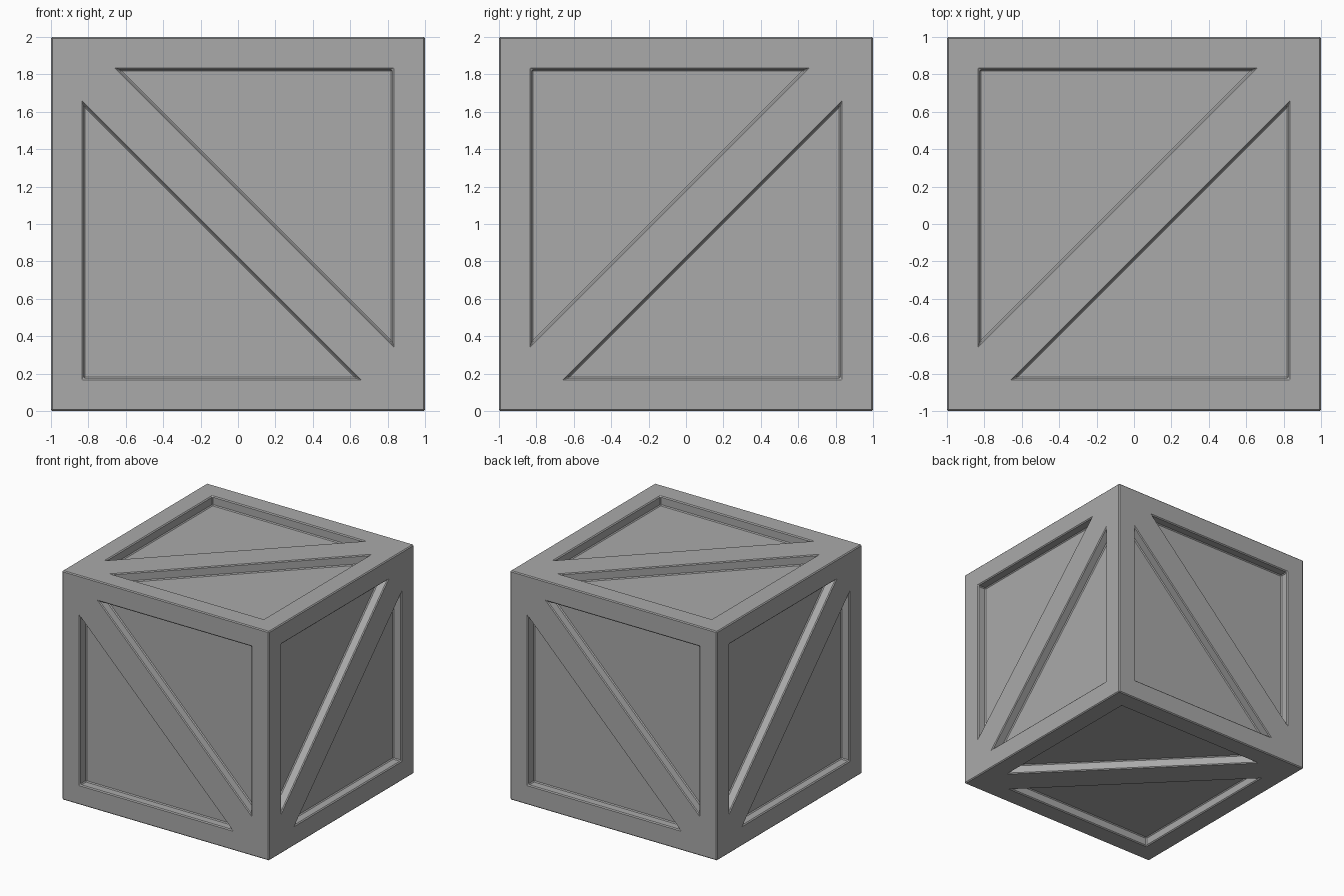
import bpy
import bmesh
from mathutils import Vector

if "Cube" in bpy.data.objects:
    bpy.data.objects.remove(bpy.data.objects["Cube"])

RIM = 0.825     # distance from a side's centre to the recess border
TIP = 0.64      # where the diagonal brace meets the border
DEPTH = 0.08    # recess depth

grey = bpy.data.materials.new("crate grey")
grey.use_nodes = True
colour = (0.4, 0.4, 0.4, 1)
grey.diffuse_color = colour
grey.node_tree.nodes["Principled BSDF"].inputs["Base Color"].default_value = colour

X, Y, Z = Vector((1, 0, 0)), Vector((0, 1, 0)), Vector((0, 0, 1))
# Two in-plane axes per side; each brace runs from (-1, 1) to (1, -1)
SIDES = [(X, Z), (-X, Z), (-Z, Y), (-Z, -Y), (-Y, X), (Y, X)]


def add_side(bm, u, v):
    """One side: border boards, a diagonal brace and two sunken triangles."""
    n = u.cross(v)

    def vert(p, sink=0):
        return bm.verts.new(u * p[0] + v * p[1] + n * (1 - sink) + Z)

    a, b, c, d = [vert(p) for p in ((-1, 1), (1, 1), (1, -1), (-1, -1))]
    low = [(-RIM, -RIM), (TIP, -RIM), (-RIM, TIP)]
    high = [(-x, -y) for x, y in low]
    p = [vert(q) for q in low]
    q = [vert(r) for r in high]

    # Border boards and diagonal brace
    for face in ((a, d, p[0], p[2]), (d, c, p[1], p[0]),
                 (c, b, q[0], q[2]), (b, a, q[1], q[0]),
                 (a, p[2], p[1], c, q[2], q[1])):
        bm.faces.new(face)

    # Sunken panels with their walls
    for rim, points in ((p, low), (q, high)):
        floor = [vert(r, DEPTH) for r in points]
        bm.faces.new(floor)
        for i in range(3):
            j = (i + 1) % 3
            bm.faces.new((rim[i], rim[j], floor[j], floor[i]))


bm = bmesh.new()
for u, v in SIDES:
    add_side(bm, u, v)
bmesh.ops.remove_doubles(bm, verts=bm.verts, dist=0.0001)
bmesh.ops.recalc_face_normals(bm, faces=bm.faces)
mesh = bpy.data.meshes.new("crate")
bm.to_mesh(mesh)
bm.free()
mesh.materials.append(grey)

crate = bpy.data.objects.new("crate", mesh)
bpy.context.collection.objects.link(crate)

# Slightly softened edges
bevel = crate.modifiers.new("soft edges", "BEVEL")
bevel.width = 0.008
bevel.segments = 1
bevel.limit_method = "ANGLE"
